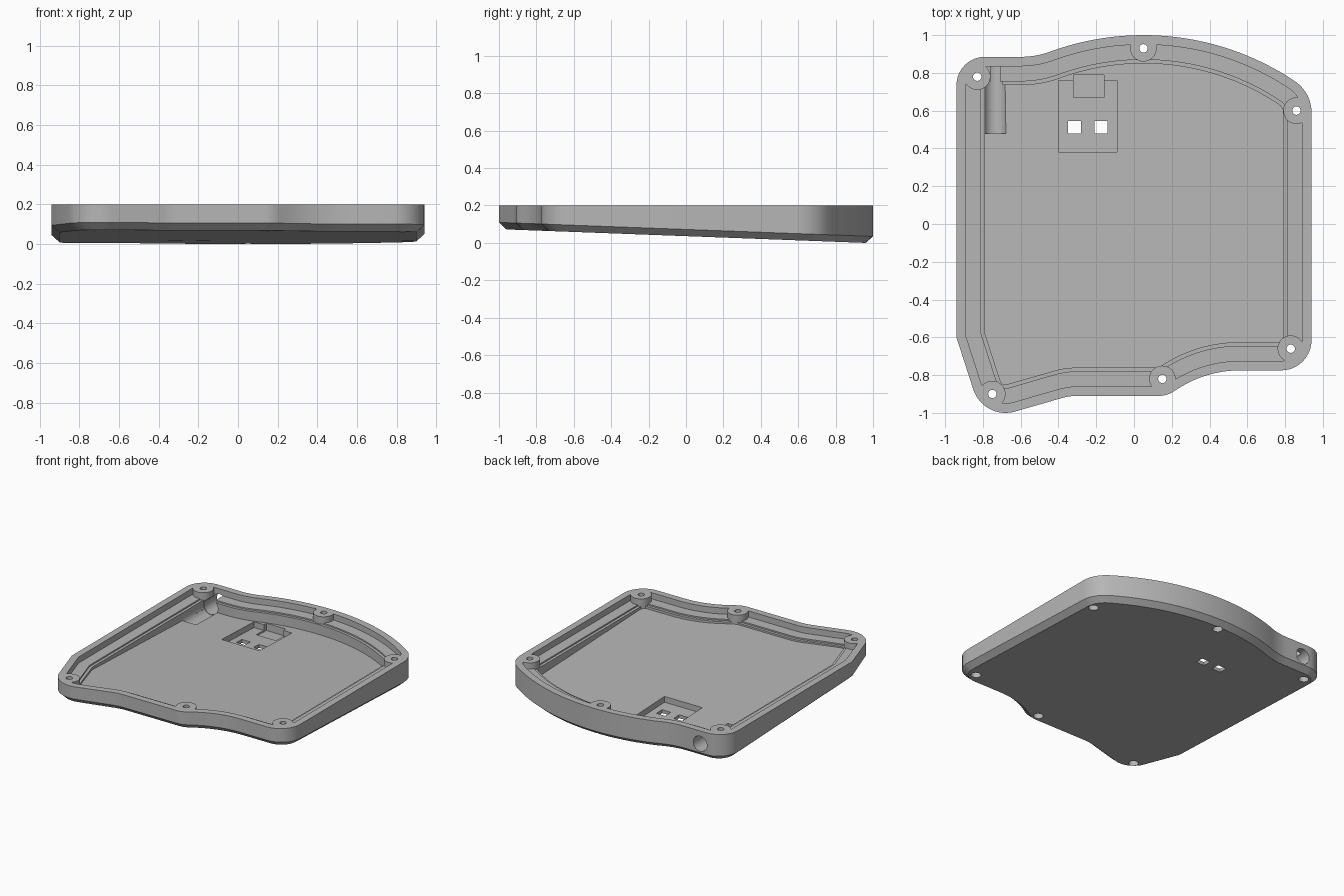
import bpy, bmesh, math
from mathutils import Vector

if "Cube" in bpy.data.objects:
    bpy.data.objects.remove(bpy.data.objects["Cube"])

TOP, LEDGE = 0.2, 0.155
JACK_X, JACK_Z = -0.735, 0.105
BOSSES = [(-0.83, 0.78), (0.05, 0.93), (0.86, 0.6),
          (0.83, -0.66), (0.15, -0.82), (-0.75, -0.9)]

grey = bpy.data.materials.new("plain grey")
grey.use_nodes = True
grey.diffuse_color = (0.47, 0.47, 0.47, 1)
grey.node_tree.nodes["Principled BSDF"].inputs["Base Color"].default_value = grey.diffuse_color


def underside(y):
    return 0.036 - 0.0375 * y


def arc(cx, cy, r, start, end, steps=10):
    angles = [math.radians(start + (end - start) * i / steps) for i in range(steps + 1)]
    return [Vector((cx + r * math.cos(a), cy + r * math.sin(a))) for a in angles]


def inset(points, d):
    """Mitred inward offset that drops edges which collapse."""
    n, out = len(points), []
    for i, p in enumerate(points):
        a = (p - points[i - 1]).normalized()
        b = (points[(i + 1) % n] - p).normalized()
        normal = Vector((-a.y - b.y, a.x + b.x)).normalized()
        out.append(p + normal * d / max(0.5, normal.dot(Vector((-a.y, a.x)))))
    return [out[i] for i in range(n)
            if (out[i] - out[i - 1]).dot(points[i] - points[i - 1]) > 1e-6]


def make(name, bm):
    bmesh.ops.recalc_face_normals(bm, faces=bm.faces)
    mesh = bpy.data.meshes.new(name)
    bm.to_mesh(mesh)
    bm.free()
    mesh.materials.append(grey)
    obj = bpy.data.objects.new(name, mesh)
    bpy.context.collection.objects.link(obj)
    return obj


def loft(name, rings):
    """Solid through rings of equal length, capped at both ends."""
    bm = bmesh.new()
    loops = [[bm.verts.new(p) for p in ring] for ring in rings]
    n = len(loops[0])
    for low, high in zip(loops, loops[1:]):
        for i in range(n):
            j = (i + 1) % n
            bm.faces.new((low[i], low[j], high[j], high[i]))
    bm.faces.new(loops[0][::-1])
    bm.faces.new(loops[-1])
    return make(name, bm)


def prism(name, points, floor, top):
    return loft(name, [[(p.x, p.y, floor(p.y)) for p in points],
                       [(p.x, p.y, top) for p in points]])


def block(name, x0, x1, y0, y1, floor, top):
    corners = [Vector(c) for c in ((x0, y0), (x1, y0), (x1, y1), (x0, y1))]
    return prism(name, corners, floor, top)


def post(name, x, y, r, z0, z1):
    return prism(name, arc(x, y, r, 0, 360, 32)[:-1], lambda _: z0, z1)


def bore(name, r, y0, y1):
    circle = arc(JACK_X, JACK_Z, r, 0, 360, 40)[:-1]
    return loft(name, [[(p.x, y, p.y) for p in circle] for y in (y0, y1)])


def cut(target, cutter):
    cutter.hide_render = True
    mod = target.modifiers.new("cut", 'BOOLEAN')
    mod.operation, mod.solver, mod.object = 'DIFFERENCE', 'EXACT', cutter
    bpy.context.view_layer.objects.active = target
    bpy.ops.object.modifier_apply(modifier=mod.name)
    bpy.data.objects.remove(cutter)


# Outline, counter-clockwise from the front right corner
outline = (arc(0.78, -0.615, 0.16, -90, 0)
           + arc(0.74, 0.59, 0.2, 0, 56)
           + arc(0.05, -0.44, 1.44, 56, 110, 28)[1:]
           + arc(-0.60, 1.345, 0.46, -70, -90)[1:]
           + arc(-0.79, 0.735, 0.15, 90, 180)
           + [Vector((-0.94, -0.6))]
           + arc(-0.68, -0.82, 0.18, 196, 285, 14)
           + arc(-0.3, -1.21, 0.3, 105, 90, 6)
           + arc(0.13, -0.76, 0.15, 270, 305, 6)
           + arc(0.56, -1.375, 0.6, 125, 90)[1:])

# Tray body with a sloping underside and chamfered lower edge
centre = Vector((0, 0))
lower = []
for i, p in enumerate(outline):
    t = (outline[(i + 1) % len(outline)] - outline[i - 1]).normalized()
    lower.append(p + Vector((-t.y, t.x)) * 0.04)
tray = loft("tray", [[(p.x, p.y, underside(p.y)) for p in lower],
                     [(p.x, p.y, underside(p.y) + 0.036) for p in outline],
                     [(p.x, p.y, TOP) for p in outline]])

# Stepped ledge and sloping floor, leaving the screw bosses standing
steps = [(0.05, lambda y: LEDGE),
         (0.13, lambda y: LEDGE - 0.01),
         (0.15, lambda y: underside(y) + 0.068)]
for depth, floor in steps:
    cavity = prism("cavity", inset(outline, depth), floor, 0.3)
    for x, y in BOSSES:
        cut(cavity, post("boss", x, y, 0.07, -0.1, 0.4))
    cut(tray, cavity)

# Screw holes, wider from below
for x, y in BOSSES:
    cut(tray, post("screw_hole", x, y, 0.022, -0.1, 0.4))
    cut(tray, post("counterbore", x, y, 0.034, -0.1, underside(y) + 0.06))

# Circuit board pocket, connector notch and two windows
cut(tray, block("board_pocket", -0.4, -0.09, 0.38, 0.76, lambda y: underside(y) + 0.025, 0.19))
cut(tray, block("connector_notch", -0.32, -0.16, 0.67, 0.79, lambda y: underside(y) + 0.014, 0.14))
for x in (-0.35, -0.21):
    cut(tray, block("window", x, x + 0.07, 0.48, 0.545, lambda y: -0.1, 0.15))

# Round socket recess and its opening through the back wall
cut(tray, bore("socket_recess", 0.06, 0.48, 0.735))
cut(tray, bore("socket_opening", 0.056, 0.7, 1.1))

# Smooth curved walls, keep edges sharp
bpy.ops.object.select_all(action='DESELECT')
tray.select_set(True)
bpy.context.view_layer.objects.active = tray
bpy.ops.object.shade_smooth_by_angle(angle=math.radians(25))
